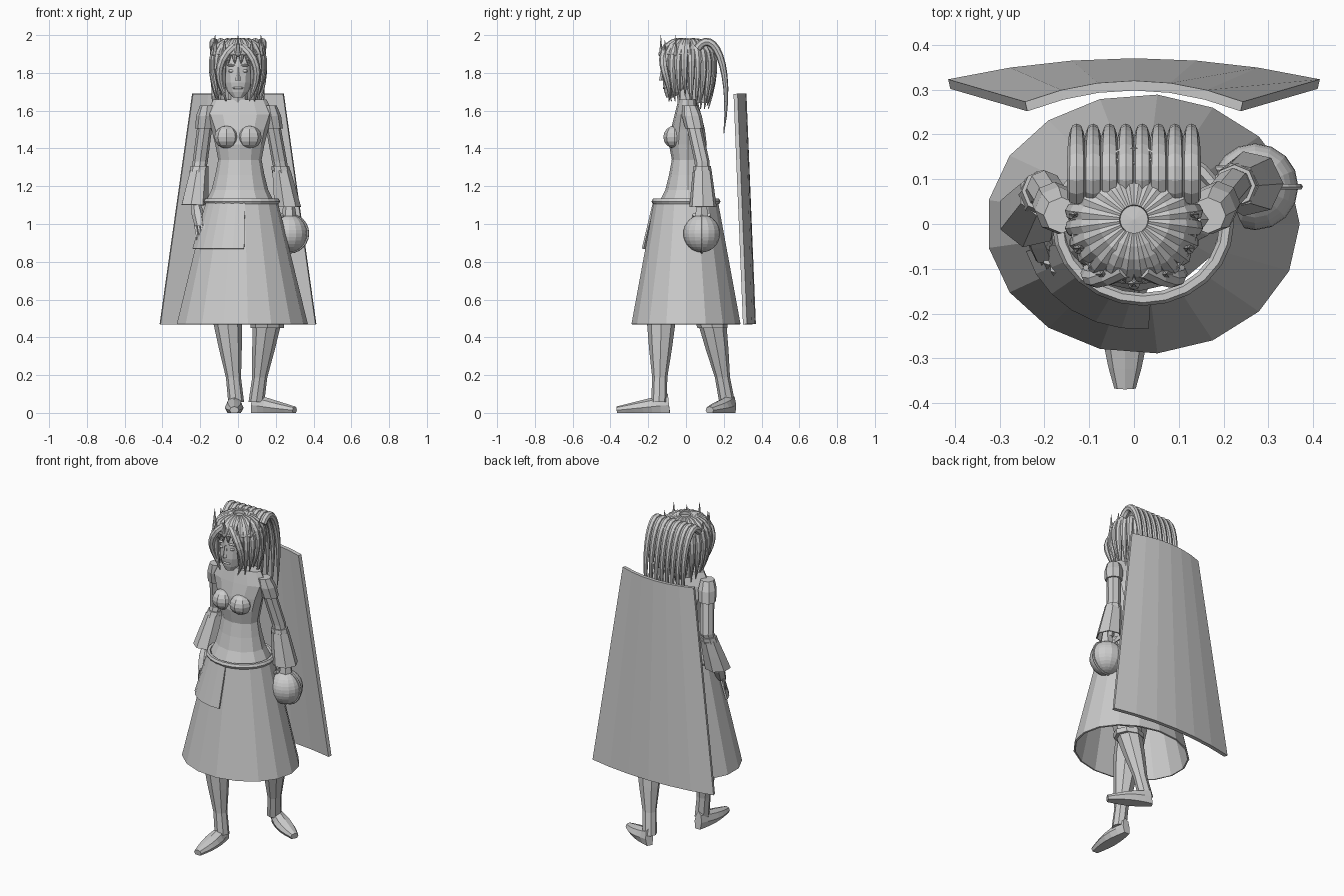
import bpy
from math import sin, cos, pi, radians
from mathutils import Vector

if "Cube" in bpy.data.objects:
    bpy.data.objects.remove(bpy.data.objects["Cube"], do_unlink=True)

colour = (0.6, 0.6, 0.6, 1)
grey = bpy.data.materials.new("plain grey")
grey.use_nodes = True
grey.diffuse_color = colour
grey.node_tree.nodes["Principled BSDF"].inputs["Base Color"].default_value = colour


def build(name, verts, faces, thickness=0):
    mesh = bpy.data.meshes.new(name)
    mesh.from_pydata(verts, [], faces)
    mesh.materials.append(grey)
    obj = bpy.data.objects.new(name, mesh)
    bpy.context.collection.objects.link(obj)
    if thickness:
        solid = obj.modifiers.new("thickness", "SOLIDIFY")
        solid.thickness = thickness
        solid.offset = -1


def loft(name, rings, sides=8, across=None, capped=True, start=0, sweep=360, thickness=0):
    """Skin oval rings (centre, width, depth), kept level unless a sideways axis is given."""
    centres = [Vector(centre) for centre, width, depth in rings]
    closed = sweep == 360
    columns = sides if closed else sides + 1
    verts, faces = [], []
    for i, (centre, width, depth) in enumerate(rings):
        u, v = Vector((1, 0, 0)), Vector((0, 1, 0))
        if across:
            following = centres[min(i + 1, len(rings) - 1)]
            tangent = (following - centres[max(i - 1, 0)]).normalized()
            u = Vector(across).cross(tangent).normalized()
            v = tangent.cross(u)
        for k in range(columns):
            angle = radians(start + sweep * k / sides)
            point = centres[i] + u * width * cos(angle) + v * depth * sin(angle)
            point.z = max(point.z, 0)
            verts.append(point)
    for i in range(len(rings) - 1):
        for k in range(sides):
            a, b = i * columns + k, i * columns + (k + 1) % columns
            faces.append((a, b, b + columns, a + columns))
    if capped:
        faces.append(tuple(reversed(range(columns))))
        faces.append(tuple(range(len(verts) - columns, len(verts))))
    build(name, verts, faces, thickness)


def lock(name, controls, radius, across, steps=8):
    """Tapering tube along a smooth curve through the control polygon."""
    rings = []
    for i in range(steps + 1):
        t = i / steps
        points = [Vector(p) for p in controls]
        while len(points) > 1:
            points = [p.lerp(q, t) for p, q in zip(points, points[1:])]
        size = radius * (1.1 - t ** 3)
        rings.append((points[0], size, size))
    loft(name, rings, across=across)


def finish(name, scale):
    obj = bpy.context.object
    obj.name = name
    obj.scale = scale
    obj.data.materials.append(grey)


def ball(name, location, scale, segments=8):
    bpy.ops.mesh.primitive_uv_sphere_add(segments=segments, ring_count=segments, location=location)
    finish(name, scale)


def hoop(name, location, radius, tube, tilt=0, flatten=1):
    bpy.ops.mesh.primitive_torus_add(location=location, rotation=(tilt, 0, 0), major_radius=radius,
                                     minor_radius=tube, major_segments=24, minor_segments=6)
    finish(name, (1, flatten, 1))


# Skirt, overlapping front panel and belt
skirt_top, skirt_hem = Vector((.02, 0, 1.12)), Vector((.02, 0, .47))
loft("skirt", [(skirt_hem, .35, .29), (skirt_top, .19, .17)], 17, capped=False, thickness=.01)
loft("skirt_panel", [((.01, 0, .87), .26, .235), (skirt_top, .195, .175)], 6,
     capped=False, start=195, sweep=80, thickness=.01)
hoop("belt", skirt_top, .187, .016, flatten=.9)

# Bodice, bust and neck
widths = (.19, .15, .13, .115, .13, .15, .18, .14)
depths = (.16, .12, .1, .085, .1, .09, .07, .05)
loft("bodice", [((.01, .01, 1.1 + .08 * i), width, depth)
                for i, (width, depth) in enumerate(zip(widths, depths))], 12)
for side in (-1, 1):
    ball("bust", (side * .06, -.06, 1.46), (.065, .06, .06))
loft("neck", [((0, .01, 1.62), .06, .05), ((0, -.02, 1.76), .04, .04)])

# Head and face
ball("skull", (0, -.02, 1.84), (.09, .1, .11), 12)
loft("jaw", [((0, -.085, 1.67), .025, .02), ((0, -.065, 1.7), .055, .05),
             ((0, -.04, 1.75), .077, .083), ((0, -.02, 1.84), .09, .1)], 12)
loft("nose", [((0, -.13, 1.76), .015, .013), ((0, -.12, 1.83), .006, .01)], 4)
ball("mouth", (0, -.113, 1.72), (.03, .01, .007))
for side in (-1, 1):
    ball("eye", (side * .036, -.107, 1.81), (.016, .01, .008))
    ball("brow", (side * .036, -.11, 1.84), (.025, .01, .006))

# Hair cap and back, with falling strands around them; the fringe is cut short
ball("hair_cap", (0, .01, 1.87), (.12, .12, .1), 12)
loft("hair_back", [((0, .07, 1.64), .09, .05), ((0, .05, 1.87), .12, .09)], 12)
strands = 24
for k in range(strands):
    angle = 2 * pi * (k + .5) / strands
    out = Vector((sin(angle), -cos(angle), 0))
    if out.y < -.8:
        profile = ((.03, 1.96), (.11, 1.97), (.14, 1.9), (.13, 1.85))
    else:
        tip = (1.61 if out.y > 0 else 1.65) + .015 * (k % 3)
        profile = ((.03, 1.96), (.16, 1.97), (.15, 1.8), (.11, tip))
    lock("hair_strand", [out * r + Vector((0, .01, z)) for r, z in profile], .022,
         (-out.y, out.x, 0))
for side in (-1, 1):
    lock("face_lock", [(side * .02, -.1, 1.94), (side * .14, -.16, 1.85),
                       (side * .1, -.07, 1.75), (side * .06, -.09, 1.65)], .02, (1, 0, 0))

# Wide ponytail of parallel tubes
for k in range(8):
    x = .0366 * (k - 3.5)
    lock("ponytail_tube", [(x, .06, 1.93), (x, .14, 2.05), (x, .25, 1.85), (x, .2, 1.48)],
         .02, (1, 0, 0), 12)
hoop("hair_band", (0, .15, 1.95), .045, .007, -.7, .5)

# Crown with beads and spikes
crown = Vector((0, 0, 1.9))
hoop("crown_ring", crown, .135, .008, flatten=.95)
for k in range(-3, 4):
    angle = radians(33 * k)
    base = crown + Vector((sin(angle), -cos(angle), 0)) * .133
    height = .075 if k % 2 else .1
    ball("crown_bead", base, (.014, .014, .014))
    loft("crown_spike", [(base, .014, .01), (base + Vector((0, 0, height)), .001, .001)], 6)


def limb(name, start, end, sizes, sides=8, **options):
    """Loft from start to end, with (fraction along, radius) pairs."""
    loft(name, [(start.lerp(end, f), size, size) for f, size in sizes], sides, **options)


# Arms with shoulder cuffs, sleeve bands and flared sleeves
def arm(label, shoulder, elbow, wrist):
    shoulder, elbow, wrist = Vector(shoulder), Vector(elbow), Vector(wrist)
    limb(label + "_upper_arm", shoulder, elbow, ((0, .04), (1, .04)))
    limb(label + "_forearm", elbow, wrist, ((0, .04), (1, .025)))
    limb(label + "_shoulder_cuff", shoulder, elbow, ((-.1, .04), (.1, .053), (.35, .05)))
    limb(label + "_sleeve_band", elbow, wrist, ((.1, .047), (.25, .05)))
    limb(label + "_sleeve", elbow, wrist, ((.2, .045), (.6, .057), (1, .068)), 7,
         capped=False, thickness=.006)


arm("right", (-.165, .025, 1.6), (-.2, .08, 1.33), (-.232, .02, 1.1))
arm("left", (.17, .025, 1.6), (.22, .085, 1.33), (.26, .09, 1.09))

# Hands: the right one hangs open, the left one rests on the orb
right_wrist, right_palm = Vector((-.225, .01, 1.12)), Vector((-.2, -.06, .99))
limb("right_hand", right_wrist, right_palm, ((0, .022), (.5, .034), (1, .03)), 6)
orb = Vector((.27, .083, .95))
limb("left_hand", orb + Vector((0, 0, .18)), orb, ((0, .025), (.5, .04), (.8, .05)), 6)
for k in range(4):
    knuckle = right_palm + Vector((.016 * k - .025, .015 - .018 * k, .01))
    limb("right_finger", knuckle, knuckle + Vector((.02, -.05, -.13)), ((0, .011), (1, .006)), 5)
    y = .045 + .025 * k
    lock("left_finger", [(.24, y, 1.05), (.15, y, 1), (.165, y, .91)], .01, (0, 1, 0), 4)
limb("right_thumb", right_palm + Vector((0, .02, .07)), right_palm + Vector((.035, -.02, -.02)),
     ((0, .012), (1, .007)), 5)
ball("orb", orb, (.097, .097, .1), 16)
hoop("orb_ring", orb, .1, .007, pi / 2)


# Legs and feet
def leg(label, hip, knee, ankle, heel, toe):
    hip, knee, ankle, heel, toe = (Vector(p) for p in (hip, knee, ankle, heel, toe))
    limb(label + "_thigh", hip, knee, ((0, .1), (1, .08)))
    limb(label + "_shin", knee, ankle, ((0, .08), (.2, .072), (.5, .06), (.9, .04), (1.25, .042)))
    rings = []
    for i in range(7):
        f = i / 6
        height = .06 - .04 * f
        centre = heel.lerp(toe, f) + Vector((0, 0, .7 * height))
        rings.append((centre, .024 + .026 * sin(pi * f), height))
    loft(label + "_foot", rings, across=(0, 0, 1))


leg("right", (-.06, 0, 1.05), (-.06, -.13, .52), (-.02, -.14, .15), (-.02, -.09, 0), (-.02, -.367, 0))
leg("left", (.11, .02, 1.05), (.16, .13, .52), (.11, .2, .15), (.08, .245, 0), (.3, .125, 0))
loft("left_garter", [((.155, .14, .45), .088, .08), ((.155, .135, .48), .09, .085)])

# Curved cape board behind the back
panels = 6
verts, faces = [], []
for z, half, middle in ((.47, .415, .37), (1.69, .243, .32)):
    for k in range(panels + 1):
        f = 2 * k / panels - 1
        verts.append((f * half, middle - .047 * f * f, z))
for k in range(panels):
    above = k + panels + 1
    faces.append((k + 1, k, above, above + 1))
build("cape", verts, faces, .022)
